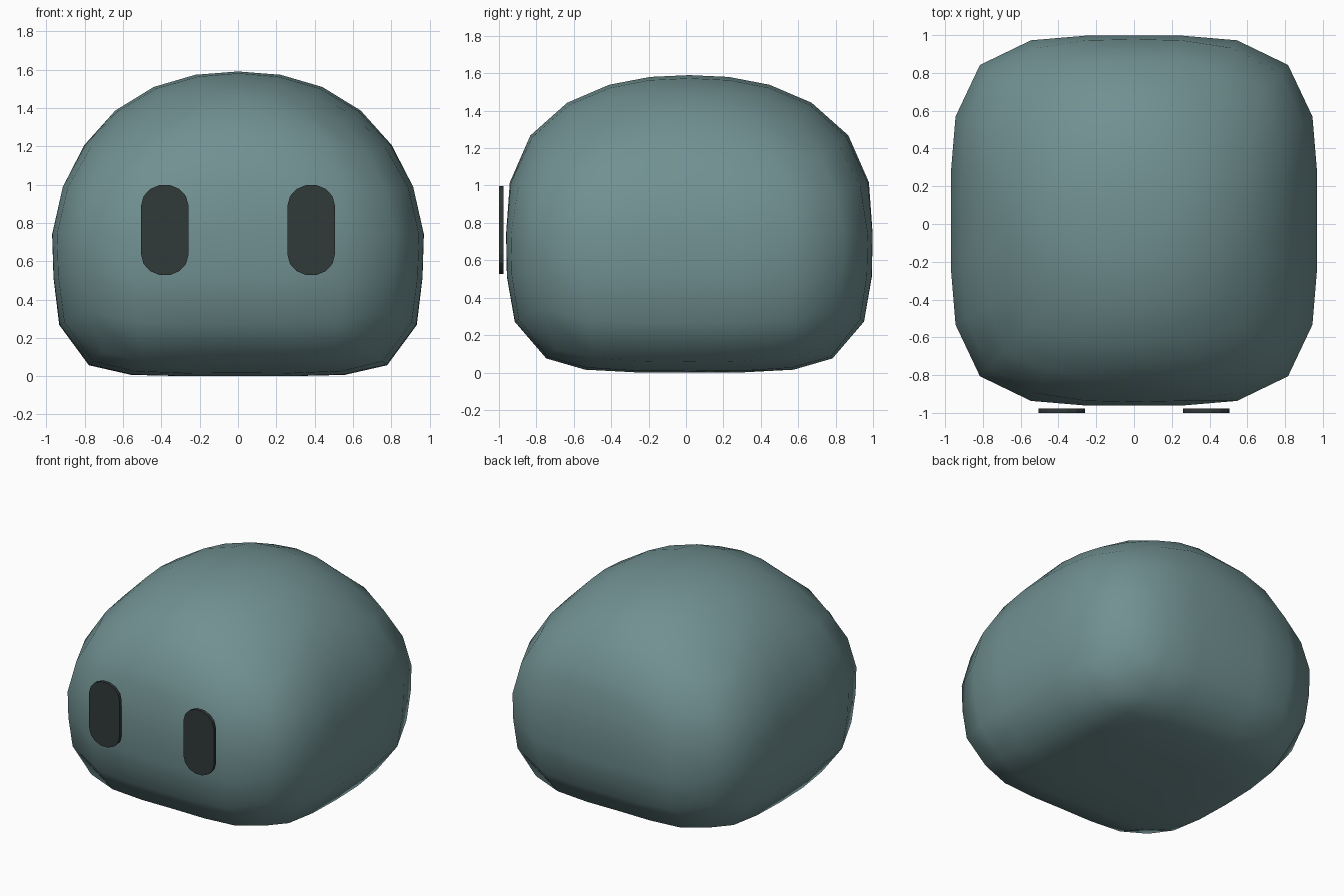
import bpy, bmesh, math
from mathutils import Vector

if "Cube" in bpy.data.objects:
    bpy.data.objects.remove(bpy.data.objects["Cube"])


def material(name, rgb):
    m = bpy.data.materials.new(name)
    m.diffuse_color = (*rgb, 1)
    m.use_nodes = True
    m.node_tree.nodes["Principled BSDF"].inputs["Base Color"].default_value = m.diffuse_color
    return m


def make_object(name, bm, mat):
    bmesh.ops.recalc_face_normals(bm, faces=bm.faces)
    me = bpy.data.meshes.new(name)
    bm.to_mesh(me)
    bm.free()
    me.materials.append(mat)
    ob = bpy.data.objects.new(name, me)
    bpy.context.collection.objects.link(ob)
    return ob


teal = material("grey_teal", (0.165, 0.281, 0.286))
dark = material("dark_slate", (0.031, 0.041, 0.041))

# Body: a cube of 6 x 6 quads per side, swelled into a dome with a flat base
HALF_X, HALF_Y, CENTRE_Y = 0.97, 0.98, 0.018
WAIST, DOME = 0.74, 0.85


def swell(p):
    # even angular spacing of the grid lines, straight spacing on the base
    d = Vector([math.tan(c * math.pi / 4) for c in p])
    if p.z < -0.99:
        d.x, d.y = p.x, p.y
    flat = d.x ** 2 + d.y ** 2
    if flat < 1e-6:  # poles
        return Vector((0, CENTRE_Y, WAIST + (DOME if p.z > 0 else -WAIST)))
    side = d.y ** 2 / flat
    d.z *= 1.15 + (0.09 * side if p.z > 0 else 0)
    d.normalize()
    x, y, z = abs(d.x), abs(d.y), abs(d.z)
    if d.z > 0:      # round dome, rounder across than front to back
        n = max(2, 4 - 2.7 * z)
        m = (1.7 + 0.45 * z) * (1 - side) + (2.75 - 0.4 * z) * side
    else:            # boxy lower half
        n = 4
        m = (2 + 4 * z) * (1 - side) + (3.2 + 1.2 * z) * side
    # scale the direction until it meets the rounded surface
    d *= ((x ** n + y ** n) ** (m / n) + z ** m) ** (-1 / m)
    return Vector((d.x * HALF_X, CENTRE_Y + d.y * HALF_Y,
                   WAIST + d.z * (DOME if d.z > 0 else WAIST)))


bm = bmesh.new()
bmesh.ops.create_cube(bm, size=2)
bmesh.ops.subdivide_edges(bm, edges=bm.edges[:], cuts=5, use_grid_fill=True)
for v in bm.verts:
    v.co = swell(v.co)
for f in bm.faces:
    f.smooth = True
make_object("body", bm, teal)


# Eyes: thin upright rounded plates just in front of the face
def eye(name, cx):
    bm = bmesh.new()
    ring = []
    for base, start in ((0.893, 0), (0.632, math.pi)):
        for i in range(8):
            a = start + i * math.pi / 7
            ring.append(bm.verts.new((cx + 0.123 * math.cos(a), -1.0,
                                      base + 0.107 * math.sin(a))))
    face = bm.faces.new(ring)
    ext = bmesh.ops.extrude_face_region(bm, geom=[face], use_keep_orig=True)
    for v in ext["geom"]:
        if isinstance(v, bmesh.types.BMVert):
            v.co.y += 0.024
    make_object(name, bm, dark)


for side, label in ((-1, "left"), (1, "right")):
    eye("eye_" + label, side * 0.382)
